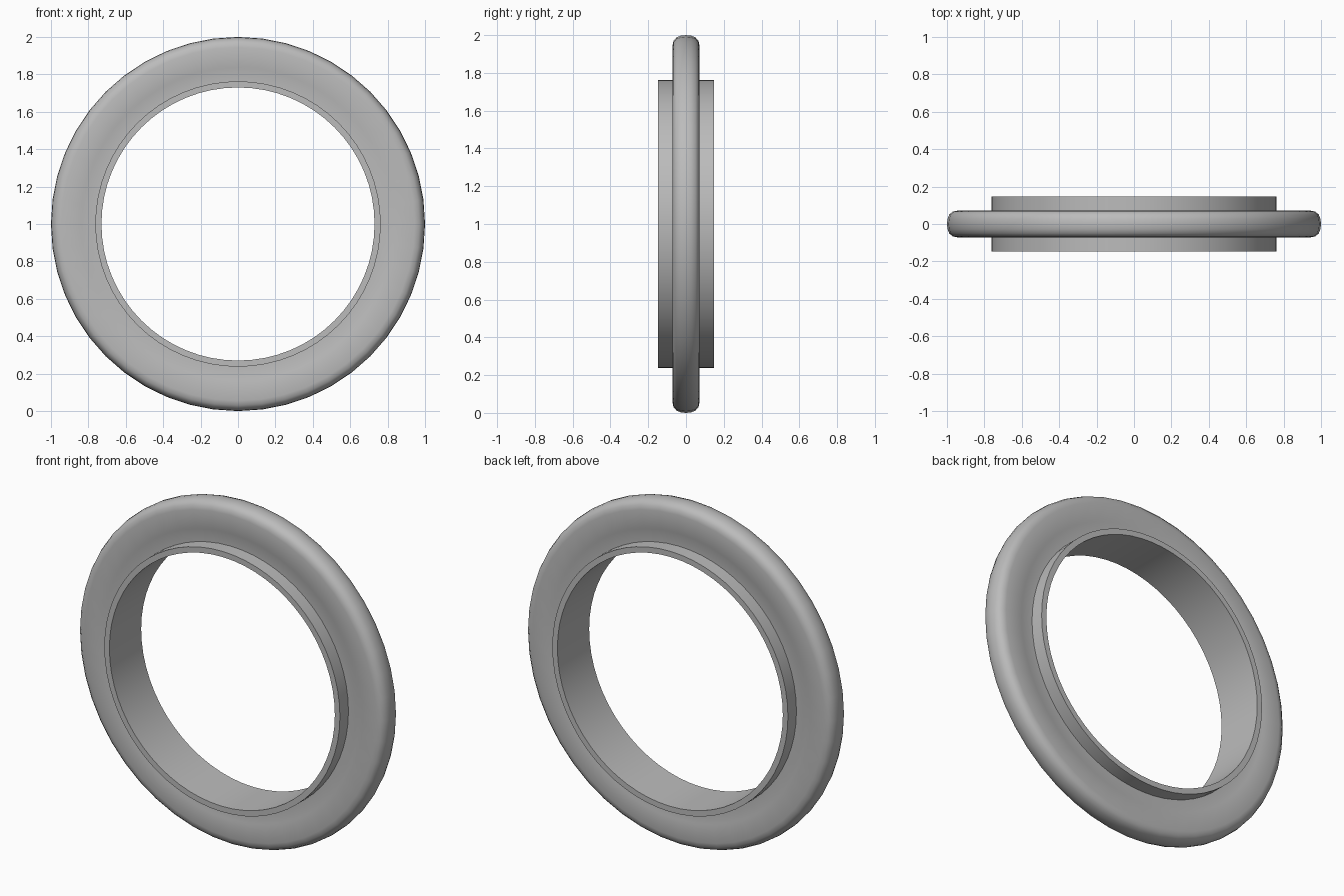
import bpy, bmesh, math

cube = bpy.data.objects.get("Cube")
if cube:
    bpy.data.objects.remove(cube, do_unlink=True)

grey = bpy.data.materials.new("plain_grey")
grey.use_nodes = True
colour = (0.5, 0.5, 0.5, 1)
grey.diffuse_color = colour
grey.node_tree.nodes["Principled BSDF"].inputs["Base Color"].default_value = colour


def lathe(name, profile, segments):
    """Spin a closed (radius, y) profile about the y axis through z = 1."""
    bm = bmesh.new()
    rings = []
    for i in range(segments):
        a = math.tau * i / segments
        rings.append([bm.verts.new((r * math.cos(a), y, 1 + r * math.sin(a)))
                      for r, y in profile])
    n = len(profile)
    for i in range(segments):
        here, there = rings[i], rings[(i + 1) % segments]
        for j in range(n):
            k = (j + 1) % n
            bm.faces.new((here[j], here[k], there[k], there[j]))
    bmesh.ops.recalc_face_normals(bm, faces=bm.faces)
    mesh = bpy.data.meshes.new(name)
    bm.to_mesh(mesh)
    bm.free()
    mesh.materials.append(grey)
    obj = bpy.data.objects.new(name, mesh)
    bpy.context.collection.objects.link(obj)
    bpy.ops.object.select_all(action='DESELECT')
    obj.select_set(True)
    bpy.context.view_layer.objects.active = obj
    bpy.ops.object.shade_smooth_by_angle(angle=math.radians(32))
    return obj


# Thin inner sleeve, standing proud of the flange on both sides
lathe("inner_sleeve", [(0.73, -0.147), (0.763, -0.147),
                       (0.763, 0.147), (0.73, 0.147)], 64)

# Flat flange with a rounded rim and a very shallow step near the sleeve
half = [(0.75, 0.068), (0.835, 0.068), (0.845, 0.071), (0.945, 0.071),
        (0.97, 0.066), (0.988, 0.05), (0.997, 0.027), (1.0, 0.0)]
mirrored = [(r, -y) for r, y in reversed(half[:-1])]
lathe("outer_flange", half + mirrored, 48)
